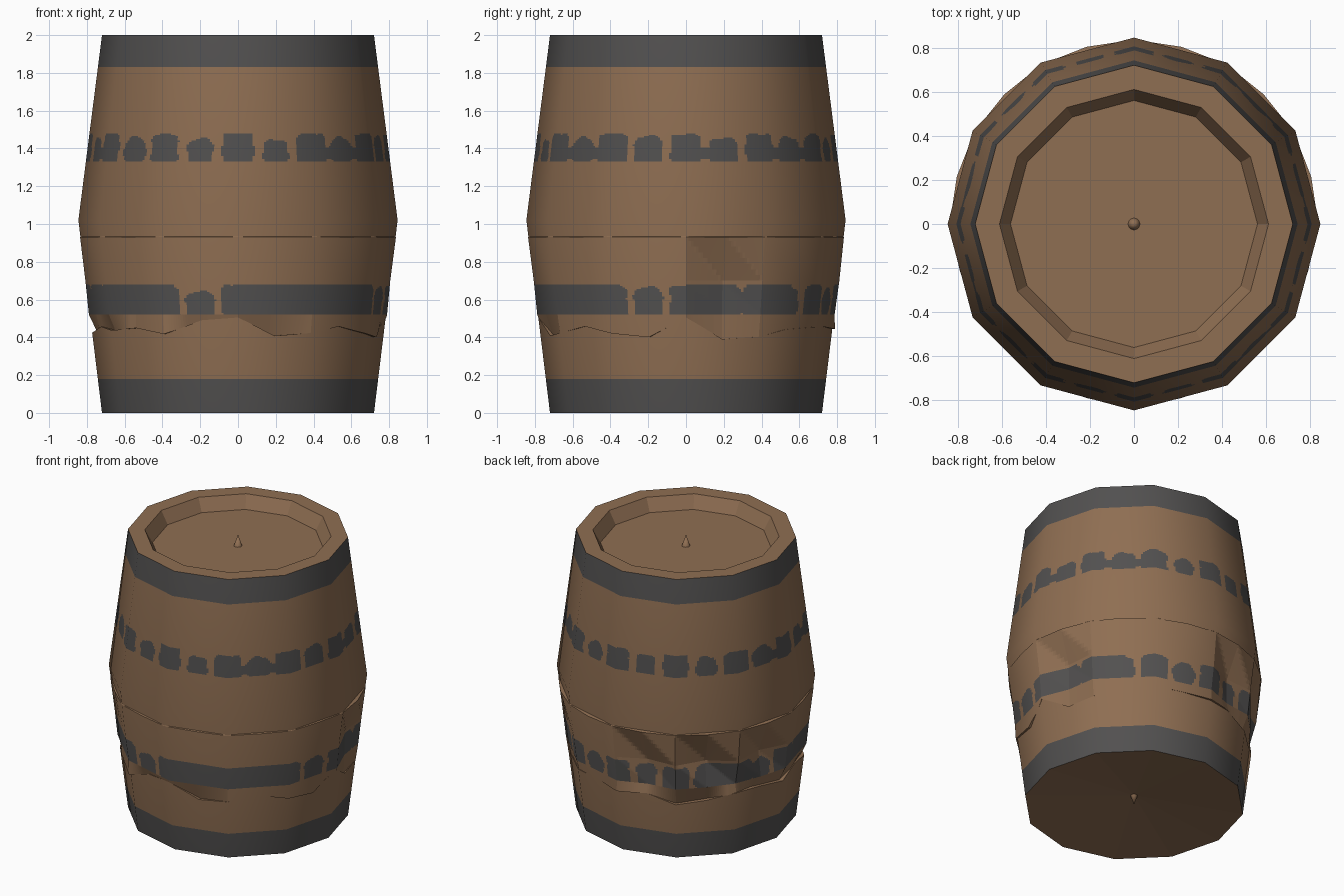
import bpy, math, random
from mathutils import Vector

if "Cube" in bpy.data.objects:
    bpy.data.objects.remove(bpy.data.objects["Cube"])

random.seed(4)
SUB = 16                     # fine columns per 15-degree node
N = 24 * SUB
MID, RMID, REND = 1.02, 0.845, 0.72


def material(name, rgb):
    m = bpy.data.materials.new(name)
    m.diffuse_color = (*rgb, 1)
    m.use_nodes = True
    m.node_tree.nodes["Principled BSDF"].inputs["Base Color"].default_value = m.diffuse_color
    return m


wood = material("brown wood", (0.275, 0.157, 0.085))
iron = material("dark grey iron", (0.084, 0.081, 0.080))


def chord(t):
    """Radius factor of a 12-sided outline with a corner at angle 0."""
    a = t % (math.pi / 6) - math.pi / 12
    return math.cos(math.pi / 12) / math.cos(a)


def stave_radius(z):
    if z < MID:
        return REND + (RMID - REND) * z / MID
    return RMID - (RMID - REND) * (z - MID) / (2 - MID)


# Coarse offsets for the loose, dented belt (24 nodes around, 4 levels)
levels = [0.42, 0.52, 0.70, 0.93]
belt = [[random.uniform(-0.012, 0.02) for k in range(24)],
        [random.uniform(0.0, 0.006) for k in range(24)],
        [random.uniform(0.0, 0.006) for k in range(24)],
        [(0.026 if 0 < k < 12 else 0.012) if k % 2 else 0.002 for k in range(24)]]
lip = [random.uniform(0.40, 0.46) for k in range(24)]
lip[0], lip[1], lip[18], lip[17] = 0.505, 0.39, 0.505, 0.49
for level, node, depth in [(2, 1, -.035), (1, 1, -.02), (2, 7, -.04), (1, 7, -.02),
                           (2, 9, -.05), (2, 11, -.045), (1, 10, -.02),
                           (0, 8, -.025), (0, 9, -.03), (0, 11, -.03), (0, 12, -.03),
                           (0, 14, -.03), (0, 17, -.02), (0, 18, -.015), (0, 19, -.02)]:
    belt[level][node] = depth


def around(table, i):
    k, f = divmod(i, SUB)
    return table[k % 24] * (1 - f / SUB) + table[(k + 1) % 24] * f / SUB


def belt_cell(i, z):
    z = min(max(z, levels[0]), levels[-1])
    n = 0 if z <= levels[1] else 1 if z <= levels[2] else 2
    k, f = divmod(i, SUB)
    g = (z - levels[n]) / (levels[n + 1] - levels[n])
    lo, hi = belt[n], belt[n + 1]
    return (lo[k % 24], lo[(k + 1) % 24], hi[k % 24], hi[(k + 1) % 24]), f / SUB, g


def belt_offset(i, z):
    """Two flat triangles per cell, so that dents look folded."""
    (a, b, c, d), f, g = belt_cell(i, z)
    if f + g < 1:
        return a + (b - a) * f + (c - a) * g
    return d + (c - d) * (1 - f) + (b - d) * (1 - g)


# Profile rows: (height or None for the torn lip, radius or None for stave, belt on)
low = [0.52 + 0.008 * k for k in range(21)]
high = [1.33 + 0.0075 * k for k in range(21)]
rows = [(0, None, 0), (0.18, None, 0), (0.30, None, 0), (None, None, 0), (None, None, 1)]
rows += [(z, None, 1) for z in low + [0.70, 0.73, 0.76, 0.79, 0.82, 0.85, 0.88, 0.91, 0.93]]
rows += [(0.934, None, 0), (MID, None, 0), (1.18, None, 0)]
rows += [(z, None, 0) for z in high + [1.65, 1.83, 2.0]]
WALL = len(rows)
rows += [(2.0, 0.61, 0), (1.91, 0.56, 0)]

verts, faces = [], []
for z0, r0, on in rows:
    for i in range(N):
        t = 2 * math.pi * i / N
        z = around(lip, i) if z0 is None else z0
        r = (stave_radius(z) if r0 is None else r0) * chord(t)
        r += belt_offset(i, z) if on else 0
        verts.append((r * math.cos(t), r * math.sin(t), z))
for j in range(len(rows) - 1):
    for i in range(N):
        k = (i + 1) % N
        faces.append((j * N + i, j * N + k, (j + 1) * N + k, (j + 1) * N + i))
# Sunken lid and slightly hollow base
top0 = (len(rows) - 1) * N
verts += [(0, 0, 1.91), (0, 0, 0.07)]
for i in range(N):
    k = (i + 1) % N
    faces.append((top0 + i, top0 + k, len(verts) - 2))
    faces.append((k, i, len(verts) - 1))

me = bpy.data.meshes.new("barrel_body")
me.from_pydata(verts, [], faces)
me.update()
body = bpy.data.objects.new("barrel_body", me)
bpy.context.collection.objects.link(body)
me.materials.append(wood)
me.materials.append(iron)

# Worn paint patches: one per 15 degrees, wide and narrow in turn
size = [[(random.uniform(5.9, 6.7), random.uniform(0.97, 1.05), 5) if k % 2 == 0 else
         (random.uniform(5.0, 6.2), random.uniform(0.78, 0.98), 2.6) for k in range(24)] for b in range(2)]
bridges = [0, 2, 3, 11, 13, 20, 21]
solid = [(-94, -24), (0, 23), (26, 48), (54, 66), (130, 160), (-150, -113), (-174, -153)]


def patch(b, deg, h):
    """h runs 0..1 up the hoop; patches have flat feet and rounded tops."""
    k = round(deg / 15) % 24
    d = (deg + 7.5) % 15 - 7.5
    w, top, power = size[b][k]
    w += 0.35 * math.sin(9 * h + 2 * k)
    top += 0.04 * math.sin(0.7 * deg + k)
    if (abs(d) / w) ** power + (abs(h - 0.42 * top) / (0.58 * top)) ** power < 1:
        return True
    if b == 0:
        return any(abs((deg - 15 * n - 7.5 + 180) % 360 - 180) < 3.5 for n in bridges) and 0.12 < h < 0.5
    for a, e in solid:
        if a < deg < e:
            edge = min(deg - a, e - deg)
            return edge > 3 or abs(h - 0.4) < 0.35 + 0.09 * edge
    return False


for p in me.polygons:
    c = p.center
    deg = math.degrees(math.atan2(c.y, c.x))
    wall = p.index < (WALL - 1) * N
    if wall and (c.z < 0.18 or c.z > 1.83):
        p.material_index = 1
    elif 1.33 < c.z < 1.48:
        p.material_index = int(patch(0, deg, (c.z - 1.33) / 0.15))
    elif 0.52 < c.z < 0.68:
        p.material_index = int(patch(1, deg, (c.z - 0.52) / 0.16))

# Round shading on the staves, flat shading on dents, lip and lid
normals = [None] * len(me.loops)
for p in me.polygons:
    p.use_smooth = True
    row, col = divmod(p.index, N)
    keep = row < WALL - 1 and p.normal.length > 0.5 and row != 3
    if keep and 4 <= row and p.center.z < 0.935:
        keep = min(belt_cell(col, p.center.z)[0]) > -0.013 and p.center.z < 0.93
    for l in p.loop_indices:
        v = me.vertices[me.loops[l].vertex_index].co
        n = p.normal.copy()
        if keep:
            n = Vector((v.x, v.y, 0)).normalized()
            n.z = 0.13 * (v.z - MID)
            n.normalize()
        normals[l] = n
me.normals_split_custom_set([tuple(n) for n in normals])

# Small pegs in the middle of lid and base
for name, z, flip in [("lid_peg", 1.95, 0), ("base_peg", 0.04, math.pi)]:
    bpy.ops.mesh.primitive_cone_add(vertices=12, radius1=0.027, radius2=0, depth=0.08,
                                    location=(0, 0, z), rotation=(flip, 0, 0))
    peg = bpy.context.object
    peg.name = name
    peg.data.materials.append(wood)
    bpy.ops.object.shade_smooth_by_angle(angle=math.radians(40))
